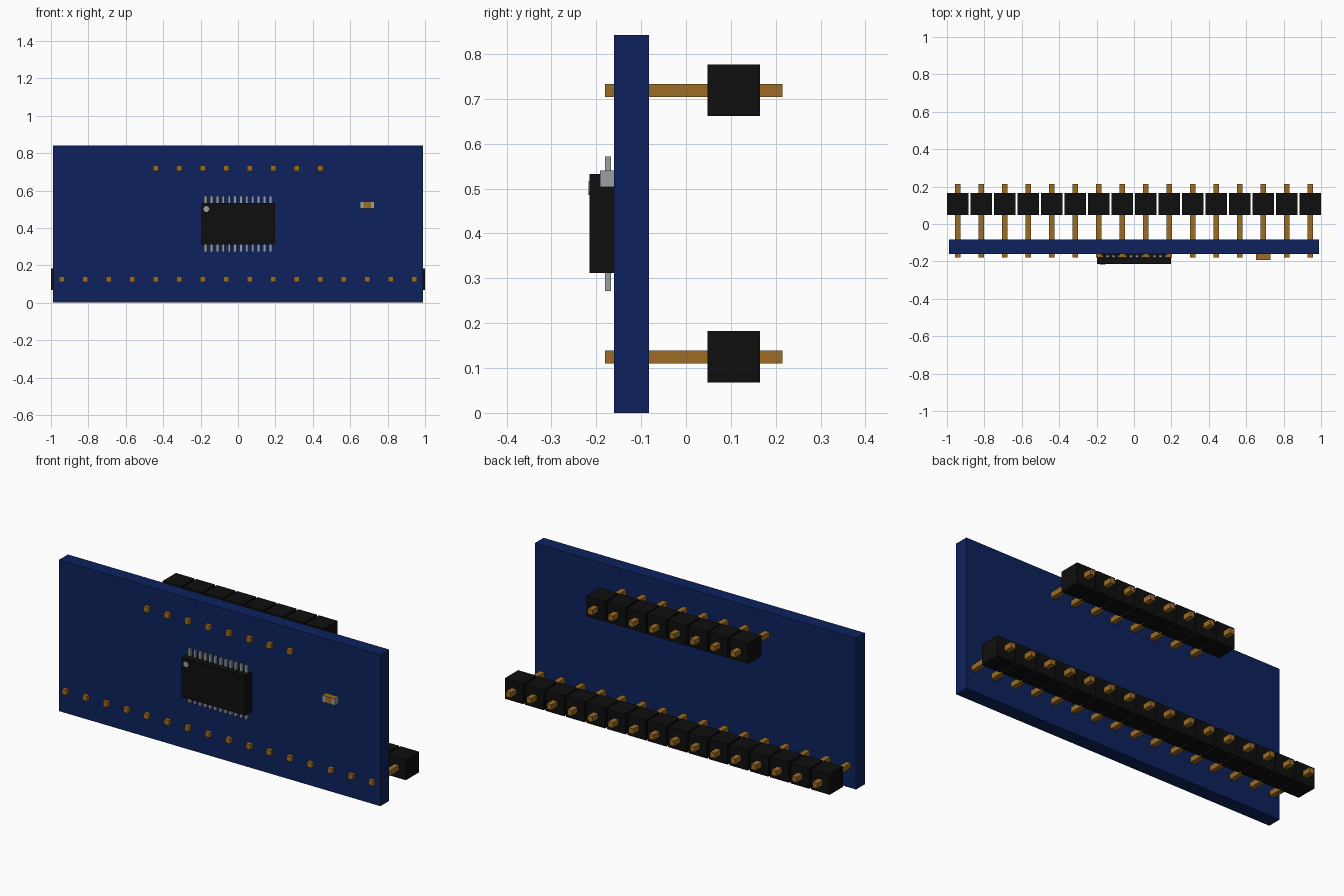
import bpy, bmesh, math
from mathutils import Matrix

cube = bpy.data.objects.get("Cube")
if cube:
    bpy.data.objects.remove(cube, do_unlink=True)


def material(name, rgb, rough=0.6):
    m = bpy.data.materials.new(name)
    m.use_nodes = True
    m.diffuse_color = (*rgb, 1)
    bsdf = m.node_tree.nodes["Principled BSDF"]
    bsdf.inputs["Base Color"].default_value = (*rgb, 1)
    bsdf.inputs["Roughness"].default_value = rough
    return m


BLUE = material("board blue", (0.004, 0.016, 0.110))
BLACK = material("black plastic", (0.0045, 0.0045, 0.0045))
GOLD = material("pin gold", (0.33, 0.15, 0.017))
SILVER = material("solder silver", (0.32, 0.35, 0.38))


def finish(bm, name, *mats):
    me = bpy.data.meshes.new(name)
    bm.to_mesh(me)
    bm.free()
    for m in mats:
        me.materials.append(m)
    ob = bpy.data.objects.new(name, me)
    bpy.context.collection.objects.link(ob)
    return ob


def add_box(bm, x, y, z):
    """Box from (min, max) ranges along each axis."""
    mid = [(a + b) / 2 for a, b in (x, y, z)]
    size = [b - a for a, b in (x, y, z)]
    bmesh.ops.create_cube(bm, size=1, matrix=Matrix.Translation(mid) @ Matrix.Diagonal((*size, 1)))


def boxes(name, mat, ranges):
    bm = bmesh.new()
    for r in ranges:
        add_box(bm, *r)
    return finish(bm, name, mat)


def around(c, half):
    return (c - half, c + half)


# Circuit board
boxes("circuit_board", BLUE, [((-0.989, 0.989), (-0.16, -0.083), (0, 0.842))])

# Pin headers: a row of spacer blocks with a square pin through each
PITCH = 0.1257
for label, count, z in (("lower", 16, 0.125), ("upper", 8, 0.719)):
    xs = [(i - (count - 1) / 2) * PITCH for i in range(count)]
    boxes(label + "_header_blocks", BLACK,
          [(around(x, 0.0573), (0.048, 0.165), around(z, 0.057)) for x in xs])
    boxes(label + "_header_pins", GOLD,
          [(around(x, 0.0145), (-0.18, 0.215), around(z, 0.0145)) for x in xs])

# Chip body and its two rows of legs
boxes("chip_body", BLACK, [((-0.197, 0.197), (-0.215, -0.16), (0.312, 0.532))])
leg_x = [(i - 5.5) * 0.0315 for i in range(12)]
for label, z in (("lower", (0.272, 0.32)), ("upper", (0.524, 0.572))):
    boxes("chip_legs_" + label, SILVER,
          [(around(x, 0.0075), (-0.18, -0.167), z) for x in leg_x])

# Orientation dot on the chip
bm = bmesh.new()
bmesh.ops.create_cone(bm, cap_ends=True, segments=24, radius1=0.0155, radius2=0.0155, depth=0.006,
                      matrix=Matrix.Translation((-0.169, -0.214, 0.501)) @ Matrix.Rotation(math.pi / 2, 4, 'X'))
finish(bm, "chip_dot", SILVER)

# Small surface component: gold body, silver terminals on the ends and outer front strips
bm = bmesh.new()
for x in ((0.652, 0.672), (0.672, 0.710), (0.710, 0.730)):
    add_box(bm, x, (-0.192, -0.16), (0.503, 0.540))
bm.normal_update()
for f in bm.faces:
    c = f.calc_center_median()
    outer = abs(c.x - 0.691) > 0.02
    f.material_index = 1 if outer and abs(f.normal.z) < 0.5 else 0
finish(bm, "small_component", GOLD, SILVER)
